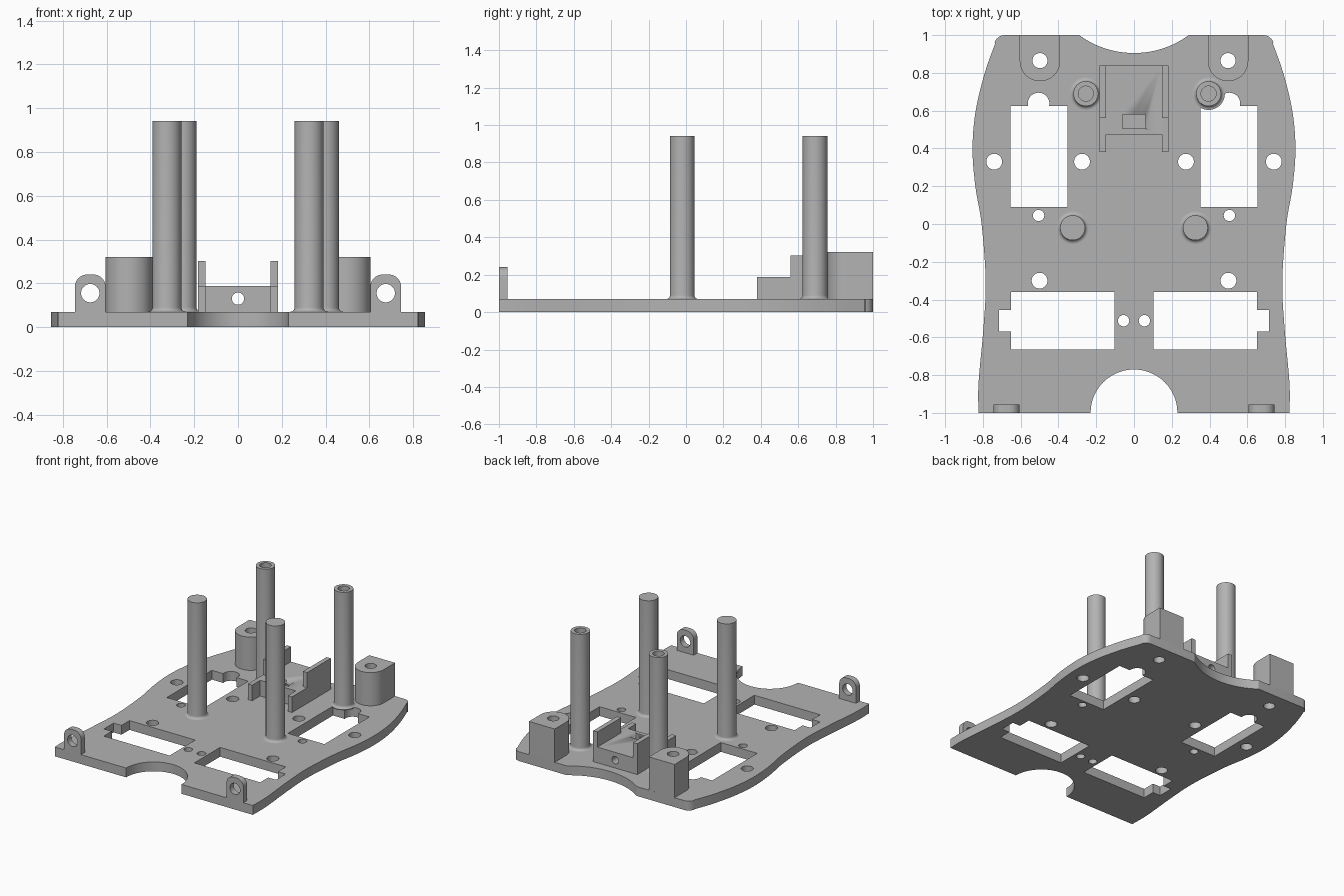
import bpy, bmesh, math
from mathutils import Matrix, Vector

if "Cube" in bpy.data.objects:
    bpy.data.objects.remove(bpy.data.objects["Cube"], do_unlink=True)

grey = bpy.data.materials.new("light grey plastic")
grey.use_nodes = True
colour = (0.45, 0.45, 0.45, 1)
grey.diffuse_color = colour
grey.node_tree.nodes["Principled BSDF"].inputs["Base Color"].default_value = colour

DECK = 0.07
# Local axes (u, v, depth) mapped to each extrusion direction
AXES = {"z": Matrix.Identity(4),
        "y": Matrix(((1, 0, 0, 0), (0, 0, 1, 0), (0, 1, 0, 0), (0, 0, 0, 1))),
        "x": Matrix(((0, 0, 1, 0), (1, 0, 0, 0), (0, 1, 0, 0), (0, 0, 0, 1)))}


def arc(cx, cy, r, start, end, n=24):
    return [(cx + r * math.cos(math.radians(start + (end - start) * i / n)),
             cy + r * math.sin(math.radians(start + (end - start) * i / n)))
            for i in range(n + 1)]


def circle(cx, cy, r):
    return arc(cx, cy, r, 0, 360, 32)[:-1]


def rect(u0, v0, u1, v1):
    return [(u0, v0), (u1, v0), (u1, v1), (u0, v1)]


def mirror(points):
    return [(-u, v) for u, v in points]


def spline(points, n=6):
    """Smooth open path through the points."""
    p = [Vector(q) for q in [points[0]] + points + [points[-1]]]
    out = []
    for a, b, c, d in zip(p, p[1:], p[2:], p[3:]):
        for i in range(n):
            t = i / n
            q = 0.5 * (2 * b + (c - a) * t + (2 * a - 5 * b + 4 * c - d) * t * t
                       + (3 * b - a - 3 * c + d) * t ** 3)
            out.append((q.x, q.y))
    return out + [points[-1]]


def finish(name, bm):
    bmesh.ops.remove_doubles(bm, verts=bm.verts, dist=0.0001)
    bmesh.ops.recalc_face_normals(bm, faces=bm.faces)
    mesh = bpy.data.meshes.new(name)
    bm.to_mesh(mesh)
    bm.free()
    mesh.materials.append(grey)
    obj = bpy.data.objects.new(name, mesh)
    bpy.context.collection.objects.link(obj)
    bpy.ops.object.select_all(action="DESELECT")
    obj.select_set(True)
    bpy.context.view_layer.objects.active = obj
    bpy.ops.object.shade_smooth_by_angle(angle=math.radians(30))
    return obj


def extrude(name, loops, lo, hi, axis="z"):
    """Solid from an outline plus hole loops, between lo and hi on an axis."""
    curve = bpy.data.curves.new(name + " profile", "CURVE")
    curve.dimensions, curve.fill_mode = "2D", "BOTH"
    curve.extrude = (hi - lo) / 2
    for loop in loops:
        s = curve.splines.new("POLY")
        s.points.add(len(loop) - 1)
        for pt, (u, v) in zip(s.points, loop):
            pt.co = (u, v, 0, 1)
        s.use_cyclic_u = True
    temp = bpy.data.objects.new(name + " profile", curve)
    bpy.context.collection.objects.link(temp)
    bpy.context.view_layer.update()
    graph = bpy.context.evaluated_depsgraph_get()
    mesh = bpy.data.meshes.new_from_object(temp.evaluated_get(graph))
    bm = bmesh.new()
    bm.from_mesh(mesh)
    bm.transform(AXES[axis] @ Matrix.Translation((0, 0, (lo + hi) / 2)))
    bpy.data.objects.remove(temp)
    bpy.data.curves.remove(curve)
    bpy.data.meshes.remove(mesh)
    return finish(name, bm)


def lathe(name, profile, x, y):
    bm = bmesh.new()
    verts = [bm.verts.new((r, 0, z)) for r, z in profile]
    edges = [bm.edges.new(pair) for pair in zip(verts, verts[1:])]
    bmesh.ops.spin(bm, geom=verts + edges, cent=(0, 0, 0), axis=(0, 0, 1),
                   angle=math.tau, steps=40)
    bm.transform(Matrix.Translation((x, y, 0)))
    return finish(name, bm)


# Base plate outline: waisted sides, shallow rear scoop, round front scoop
side = spline([(0.823, -1), (0.823, -0.84), (0.797, -0.55), (0.785, -0.3), (0.807, 0),
               (0.84, 0.2), (0.855, 0.4), (0.838, 0.6), (0.79, 0.8), (0.735, 0.955)])
side += arc(0.685, 0.945, 0.055, 15, 90, 6)
rear = arc(0, 1.395, 0.49, -53.7, -126.3)
front = arc(0, -1, 0.23, 180, 0)
outline = side + rear + mirror(side)[::-1] + front

# Cutouts and screw holes for one half
wheel_slot = [(0.352, 0.09), (0.655, 0.09), (0.655, 0.625)]
wheel_slot += arc(0.505, 0.638, 0.057, -13, 193) + [(0.352, 0.625)]
servo_slot = [(0.103, -0.665), (0.65, -0.665), (0.65, -0.57), (0.715, -0.57),
              (0.715, -0.455), (0.65, -0.455), (0.65, -0.36), (0.103, -0.36)]
half = [wheel_slot, servo_slot]
half += [circle(*h) for h in ((0.74, 0.33, 0.042), (0.275, 0.33, 0.042),
                              (0.5, -0.3, 0.042), (0.505, 0.045, 0.03),
                              (0.055, -0.512, 0.03), (0.498, 0.865, 0.04))]
extrude("base_plate", [outline] + half + [mirror(h) for h in half], 0, DECK)

# Rear mounting blocks and front hinge lugs
block = [(0.605, 1), (0.391, 1)] + arc(0.498, 0.863, 0.107, 180, 360)
lug = [(0.605, DECK - 0.01), (0.745, DECK - 0.01)]
lug += arc(0.69, 0.185, 0.055, 0, 90, 8) + arc(0.66, 0.185, 0.055, 90, 180, 8)
for label, flip in (("left", list), ("right", mirror)):
    extrude(label + "_rear_block", [flip(block), flip(circle(0.498, 0.865, 0.04))], DECK, 0.32)
    extrude(label + "_front_lug", [flip(lug), flip(circle(0.675, 0.155, 0.042))],
            -1, -0.955, "y")

# Posts with a flared foot; the rear pair has a blind bore
R, TOP = 0.066, 0.942
foot = [(0, DECK - 0.005), (R + 0.02, DECK - 0.005)]
foot += arc(R + 0.02, DECK + 0.02, 0.02, -90, -180, 6) + [(R, TOP)]
for label, x in (("left", 0.325), ("right", -0.325)):
    lathe(label + "_front_post", foot + [(0, TOP)], x, -0.02)
for label, x in (("left", 0.395), ("right", -0.255)):
    lathe(label + "_rear_post", foot + [(0.04, TOP), (0.04, 0.65), (0, 0.65)], x, 0.69)

# Clamp block with a lengthwise screw hole and a nut pocket
clamp = extrude("clamp_block", [rect(-0.15, DECK - 0.01, 0.15, 0.188), circle(0, 0.13, 0.028)],
                0.475, 0.84, "y")
cutter = extrude("nut_pocket_cutter", [rect(-0.06, 0.505, 0.06, 0.58)], DECK, 0.3)
cut = clamp.modifiers.new("nut pocket", "BOOLEAN")
cut.operation, cut.object, cut.solver = "DIFFERENCE", cutter, "EXACT"
bpy.context.view_layer.objects.active = clamp
bpy.ops.object.modifier_apply(modifier=cut.name)
bpy.data.objects.remove(cutter)

# Stepped side walls of the clamp
wall = [(0.38, DECK - 0.01), (0.84, DECK - 0.01), (0.84, 0.302), (0.56, 0.302),
        (0.56, 0.188), (0.38, 0.188)]
extrude("left_clamp_wall", [wall], 0.148, 0.183, "x")
extrude("right_clamp_wall", [wall], -0.183, -0.148, "x")
